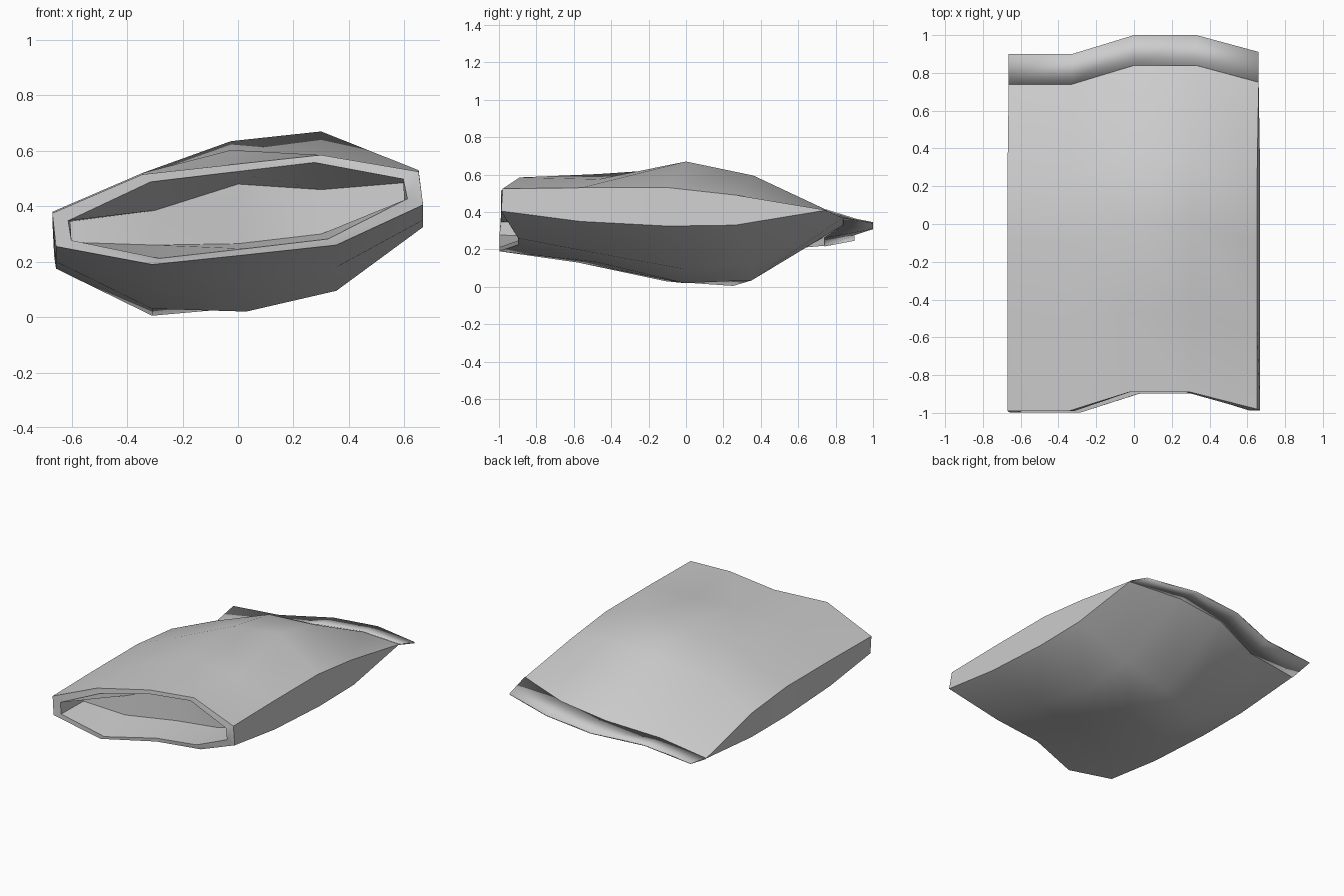
import bpy, bmesh

if "Cube" in bpy.data.objects:
    bpy.data.objects.remove(bpy.data.objects["Cube"])

# Control profiles: five columns across, four rows from open front to back seam
XT = [-.67, -.345, -.025, .3, .652]
XB = [-.657, -.31, .03, .355, .668]
SHIFT = [0, 0, .1, .1, .01]
ROWS = [-.99, -.57, -.1, .26]
TOP = [[.375, .515, .55, .585, .525],
       [.38, .52, .603, .575, .53],
       [.38, .52, .635, .67, .53],
       [.345, .485, .575, .595, .49]]
BOT = [[.255, .19, .225, .26, .405],
       [.20, .13, .132, .18, .35],
       [.175, .03, .02, .095, .325],
       [.175, .005, .035, .12, .33]]
SEAM = [.22, .265, .33, .37, .41]
TIP = [.25, .28, .312, .342, .36]
POCKET_TOP = [.345, .385, .48, .46, .485]
POCKET_BOT = [.27, .26, .265, .30, .405]


def ring(xt, xb, y, zt, zb):
    up = [(xt[i], y + SHIFT[i], zt[i]) for i in range(5)]
    low = [(xb[i], y + SHIFT[i] - .008, zb[i]) for i in range(5)]
    return up + low[::-1]


def finish(name, bm):
    bmesh.ops.remove_doubles(bm, verts=bm.verts, dist=.0005)
    bmesh.ops.recalc_face_normals(bm, faces=bm.faces)
    mesh = bpy.data.meshes.new(name)
    bm.to_mesh(mesh)
    bm.free()
    ob = bpy.data.objects.new(name, mesh)
    bpy.context.collection.objects.link(ob)
    bpy.ops.object.select_all(action='DESELECT')
    bpy.context.view_layer.objects.active = ob
    ob.select_set(True)
    bpy.ops.object.shade_smooth_by_angle(angle=.6)
    return ob


def bridge(bm, a, b):
    n = len(a)
    for i in range(n):
        bm.faces.new((a[i], a[(i + 1) % n], b[(i + 1) % n], b[i]))


# Puffed body with rim and shallow open pocket at the front
seam = [((XT[i] + XB[i]) / 2, .74 + SHIFT[i], SEAM[i]) for i in range(5)]
rings = [seam + seam[::-1]]
for y, zt, zb in reversed(list(zip(ROWS, TOP, BOT))):
    rings.append(ring(XT, XB, y, zt, zb))
rings.append(ring([x * .915 for x in XT], [x * .915 for x in XB], ROWS[0],
                  [z - .027 for z in TOP[0]], [z + .022 for z in BOT[0]]))
px = [-.605, -.3, 0, .3, .6]
rings.append(ring(px, px, -.75, POCKET_TOP, POCKET_BOT))

bm = bmesh.new()
loops = [[bm.verts.new(p) for p in r] for r in rings]
for a, b in zip(loops, loops[1:]):
    bridge(bm, a, b)
back = loops[-1]
for i in range(4):
    bm.faces.new((back[i], back[i + 1], back[8 - i], back[9 - i]))
bmesh.ops.remove_doubles(bm, verts=bm.verts, dist=.0005)
bmesh.ops.dissolve_degenerate(bm, dist=.0005, edges=bm.edges)
finish("pouch_body", bm)

# Thin flat flap beyond the back seam
bm = bmesh.new()
tip = [(x, y + .16, TIP[i]) for i, (x, y, z) in enumerate(seam)]
a, b = [[bm.verts.new(p) for p in r] for r in (seam, tip)]
for i in range(4):
    bm.faces.new((a[i], a[i + 1], b[i + 1], b[i]))
flap = finish("back_flap", bm)
mod = flap.modifiers.new("thickness", 'SOLIDIFY')
mod.thickness = .008
mod.offset = 0
